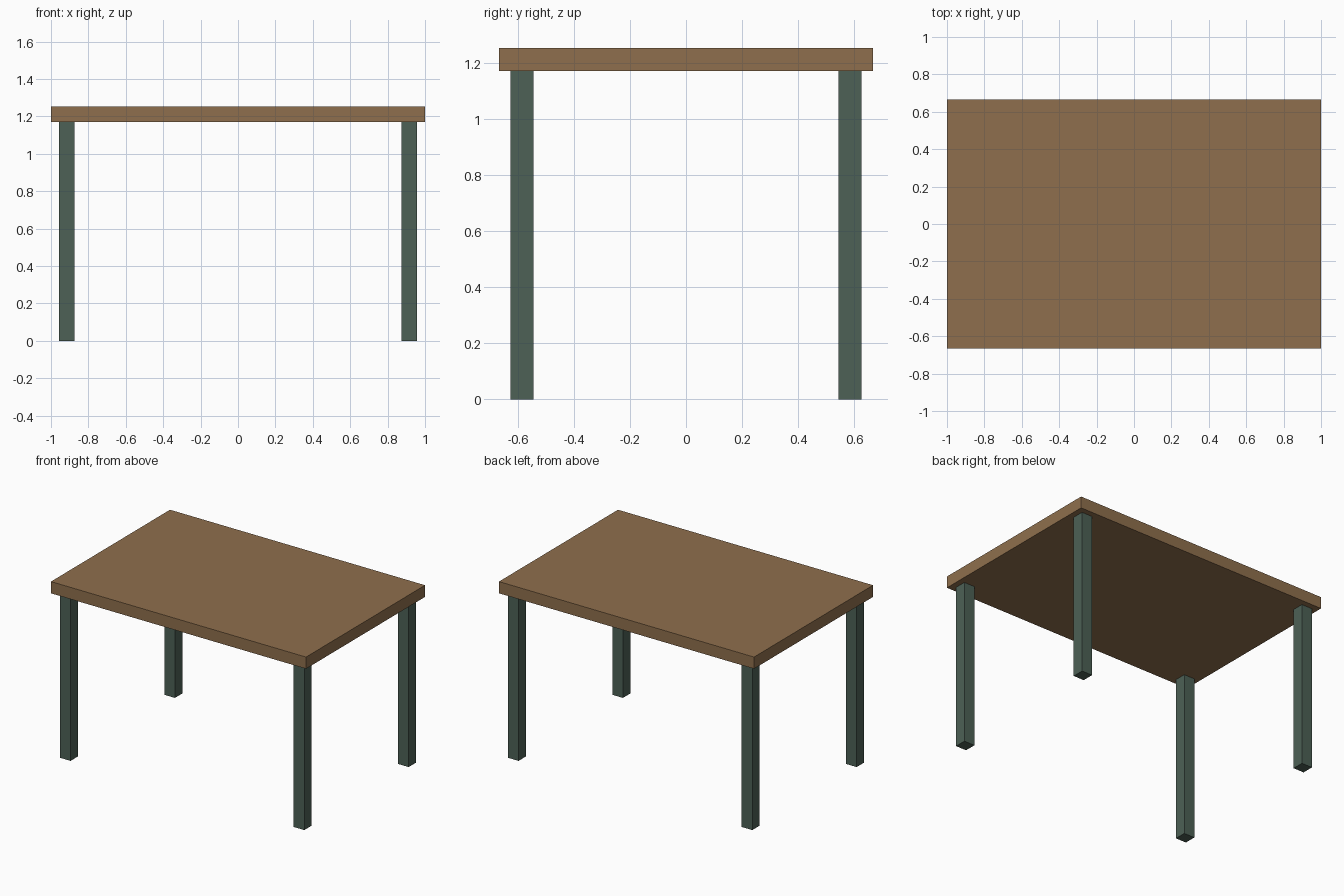
import bpy

if "Cube" in bpy.data.objects:
    bpy.data.objects.remove(bpy.data.objects["Cube"])

TOP_Z, UNDER_Z = 1.253, 1.17
LEG = 0.083


def material(name, color):
    mat = bpy.data.materials.new(name)
    mat.diffuse_color = color
    mat.use_nodes = True
    mat.node_tree.nodes["Principled BSDF"].inputs["Base Color"].default_value = mat.diffuse_color
    return mat


def box(name, center, size, mat):
    bpy.ops.mesh.primitive_cube_add(size=1, location=center)
    obj = bpy.context.object
    obj.name = name
    obj.scale = size
    bpy.ops.object.transform_apply(location=False, rotation=False, scale=True)
    obj.data.materials.append(mat)
    return obj


wood = material("brown_wood", (0.275, 0.159, 0.074, 1))
green = material("dark_green", (0.074, 0.119, 0.093, 1))

# Table top slab
box("table_top", (0, 0, (TOP_Z + UNDER_Z) / 2), (2, 1.333, TOP_Z - UNDER_Z), wood)

# Four square legs, slightly inset from the corners
for side, sx in (("left", -1), ("right", 1)):
    for end, sy in (("front", -1), ("back", 1)):
        box(f"{end}_{side}_leg", (sx * 0.9165, sy * 0.5845, UNDER_Z / 2),
            (LEG, LEG, UNDER_Z), green)
